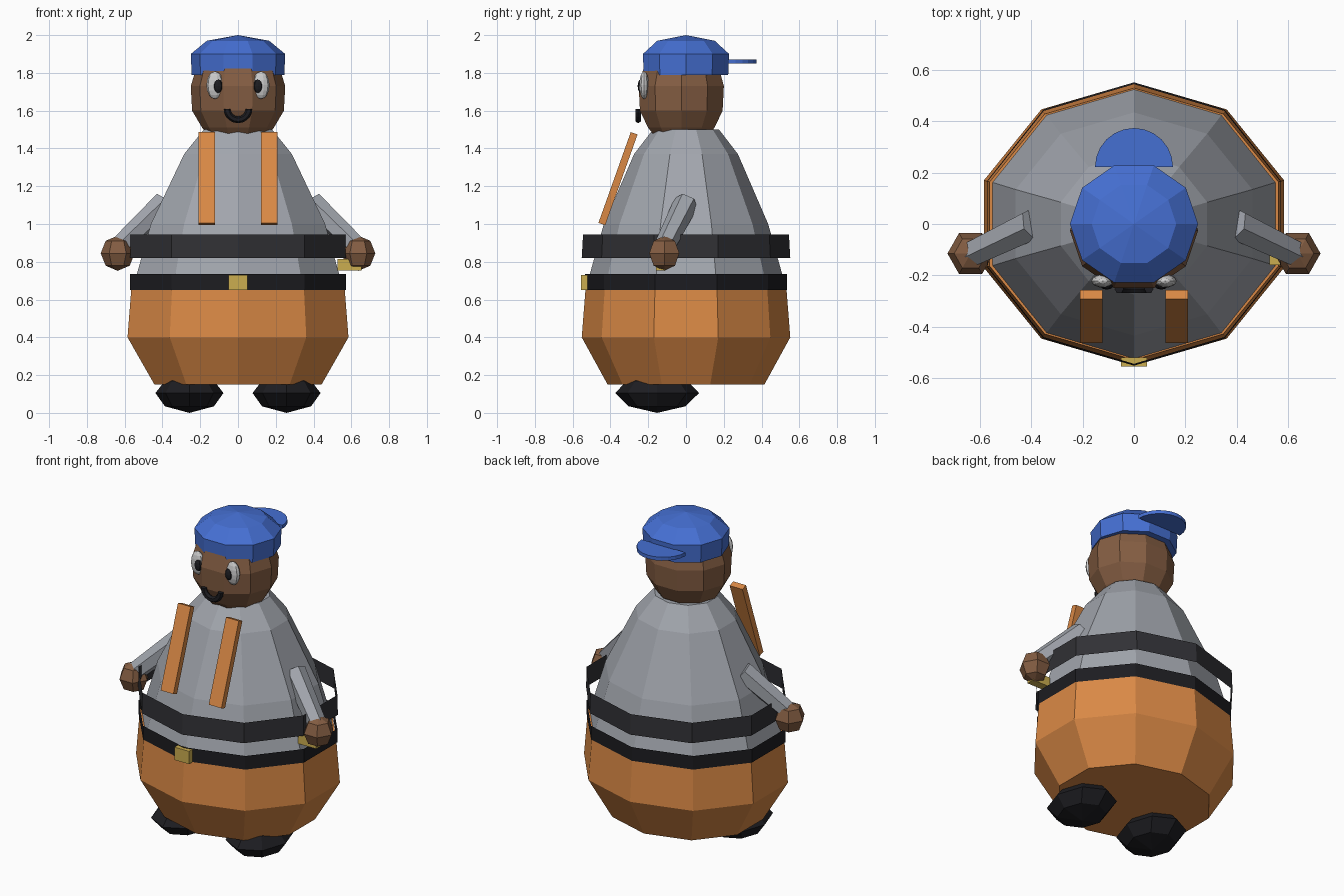
import bpy, bmesh, math
from mathutils import Vector, Matrix

if "Cube" in bpy.data.objects:
    bpy.data.objects.remove(bpy.data.objects["Cube"])


def mat(name, r, g, b):
    m = bpy.data.materials.new(name)
    m.diffuse_color = (r, g, b, 1)
    m.use_nodes = True
    m.node_tree.nodes["Principled BSDF"].inputs["Base Color"].default_value = m.diffuse_color
    return m


ORANGE = mat("orange", 0.70, 0.25, 0.06)
GREY = mat("grey", 0.36, 0.38, 0.42)
BLACK = mat("black", 0.012, 0.012, 0.015)
DARK = mat("dark", 0.03, 0.03, 0.035)
BROWN = mat("brown", 0.23, 0.11, 0.055)
BLUE = mat("blue", 0.06, 0.16, 0.65)
GOLD = mat("gold", 0.60, 0.42, 0.08)
WHITE = mat("white", 0.8, 0.8, 0.78)


def finish(name, bm, material):
    bmesh.ops.recalc_face_normals(bm, faces=bm.faces)
    me = bpy.data.meshes.new(name)
    bm.to_mesh(me)
    bm.free()
    me.materials.append(material)
    ob = bpy.data.objects.new(name, me)
    bpy.context.collection.objects.link(ob)
    return ob


def lathe(name, rings, n, material, center=(0, 0, 0), phase=0.0, caps=True):
    """Stack of elliptical n-gon rings (z, rx, ry); zero radius makes a point."""
    bm = bmesh.new()
    c = Vector(center)
    rows = []
    for z, rx, ry in rings:
        count = n if rx > 0 else 1
        rows.append([bm.verts.new(c + Vector((rx * math.cos(phase + 2 * math.pi * i / n),
                                              ry * math.sin(phase + 2 * math.pi * i / n), z)))
                     for i in range(count)])
    for a, b in zip(rows, rows[1:]):
        for i in range(n):
            quad = [a[i % len(a)], a[(i + 1) % len(a)], b[(i + 1) % len(b)], b[i % len(b)]]
            bm.faces.new(list(dict.fromkeys(quad)))
    if caps:
        for row in (rows[0], rows[-1]):
            if len(row) > 2:
                bm.faces.new(row)
    return finish(name, bm, material)


def ball(name, center, radii, n, steps, material):
    rx, ry, rz = radii
    rings = []
    for k in range(steps + 1):
        t = math.pi * k / steps
        r = math.sin(t) if 0 < k < steps else 0
        rings.append((-rz * math.cos(t), rx * r, ry * r))
    return lathe(name, rings, n, material, center)


def box(name, center, size, material, tilt=0.0):
    bm = bmesh.new()
    m = Matrix.Translation(center) @ Matrix.Rotation(tilt, 4, 'X') @ Matrix.Diagonal((*size, 1))
    bmesh.ops.create_cube(bm, size=1, matrix=m)
    return finish(name, bm, material)


def limb(name, a, b, r1, r2, material):
    a, b = Vector(a), Vector(b)
    d = b - a
    bm = bmesh.new()
    m = Matrix.Translation((a + b) / 2) @ d.to_track_quat('Z', 'Y').to_matrix().to_4x4()
    bmesh.ops.create_cone(bm, cap_ends=True, segments=6, radius1=r1, radius2=r2,
                          depth=d.length, matrix=m)
    return finish(name, bm, material)


# Body: ten-sided trousers and shirt, with a corner at the front
P = math.pi / 10
lathe("trousers", [(0.15, 0.465, 0.415), (0.40, 0.615, 0.552), (0.68, 0.592, 0.53)],
      10, ORANGE, phase=P)
lathe("shirt", [(0.66, 0.585, 0.53), (1.0, 0.485, 0.435), (1.37, 0.30, 0.275), (1.5, 0.19, 0.175)],
      10, GREY, phase=P)

# Open bands around the waist
lathe("belt", [(0.65, 0.60, 0.535), (0.735, 0.60, 0.535)], 10, BLACK, phase=P, caps=False)
lathe("upper_band", [(0.82, 0.60, 0.552), (0.945, 0.598, 0.545)], 10, DARK, phase=P, caps=False)
box("buckle", (0, -0.538, 0.69), (0.10, 0.035, 0.08), GOLD)
box("side_tool", (0.59, -0.135, 0.785), (0.125, 0.05, 0.06), GOLD)

# Head and cap
lathe("head", [(1.48, 0.165, 0.16), (1.51, 0.19, 0.185), (1.60, 0.243, 0.23), (1.73, 0.25, 0.237),
               (1.86, 0.21, 0.20)], 10, BROWN, center=(0, -0.025, 0))
lathe("cap", [(1.79, 0.245, 0.235), (1.90, 0.25, 0.24), (1.97, 0.165, 0.16), (2.0, 0, 0)],
      10, BLUE)

# Half-round cap brim at the back
bm = bmesh.new()
rim = [bm.verts.new((0.152 * math.cos(math.pi * i / 12), 0.222 + 0.152 * math.sin(math.pi * i / 12), 1.85))
       for i in range(13)]
base = bm.faces.new(rim)
top = bmesh.ops.extrude_face_region(bm, geom=[base])
bmesh.ops.translate(bm, vec=(0, 0, 0.022),
                    verts=[g for g in top["geom"] if isinstance(g, bmesh.types.BMVert)])
finish("cap_brim", bm, BLUE)

# Smile: lower half of a ring, with tube sections swept along the arc
bm = bmesh.new()
sections = []
for i in range(11):
    t = math.pi + math.pi * i / 10
    sections.append([bm.verts.new(((0.058 + 0.018 * math.cos(u)) * math.cos(t),
                                   -0.253 + 0.018 * math.sin(u),
                                   1.61 + (0.058 + 0.018 * math.cos(u)) * math.sin(t)))
                     for u in (math.pi * k / 3 for k in range(6))])
for a, b in zip(sections, sections[1:]):
    for k in range(6):
        bm.faces.new((a[k], a[(k + 1) % 6], b[(k + 1) % 6], b[k]))
bm.faces.new(sections[0])
bm.faces.new(sections[-1])
finish("mouth", bm, BLACK)

# Mirrored parts
FOOT = [(0.0, 0, 0), (0.035, 0.13, 0.15), (0.105, 0.18, 0.222), (0.17, 0.13, 0.16), (0.20, 0, 0)]
for s, side in ((1, "right"), (-1, "left")):
    ball(side + "_eye", (0.122 * s, -0.222, 1.735), (0.045, 0.026, 0.073), 10, 8, WHITE)
    ball(side + "_pupil", (0.106 * s, -0.24, 1.73), (0.026, 0.016, 0.036), 8, 6, BLACK)
    box(side + "_suspender", (0.166 * s, -0.36, 1.24), (0.088, 0.038, 0.51), ORANGE,
        tilt=-math.radians(19.6))
    limb(side + "_arm", (0.39 * s, 0.0, 1.11), (0.63 * s, -0.115, 0.88), 0.066, 0.055, GREY)
    ball(side + "_hand", (0.637 * s, -0.115, 0.845), (0.09, 0.092, 0.093), 6, 4, BROWN)
    lathe(side + "_foot", FOOT, 8, BLACK, center=(0.257 * s, -0.153, 0))
